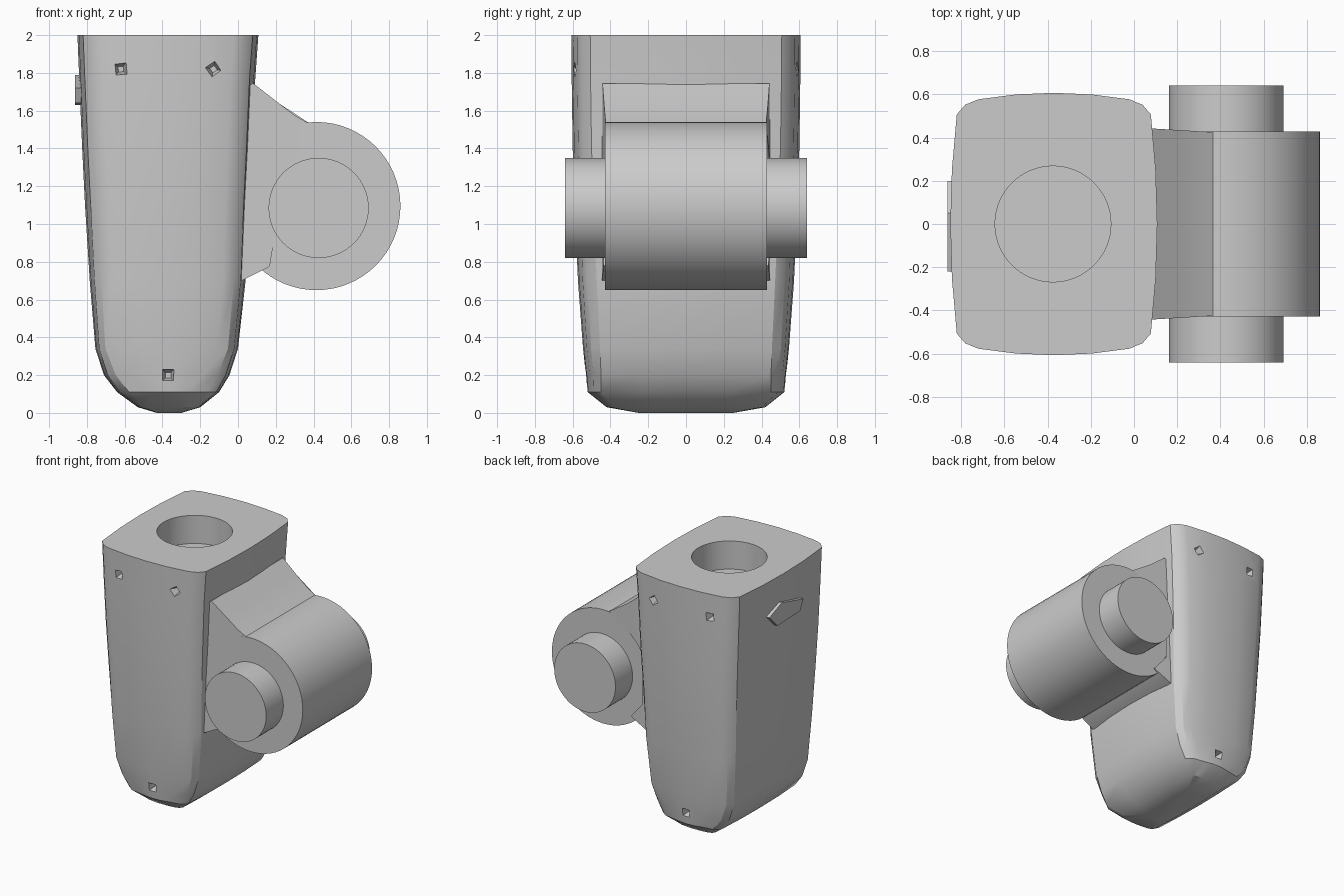
import bpy, bmesh, math
from mathutils import Matrix, Vector

cube = bpy.data.objects.get("Cube")
if cube:
    bpy.data.objects.remove(cube, do_unlink=True)

grey = bpy.data.materials.new("plain grey")
grey.use_nodes = True
grey.diffuse_color = (0.6, 0.6, 0.6, 1)
grey.node_tree.nodes["Principled BSDF"].inputs["Base Color"].default_value = grey.diffuse_color


def finish(bm, name, angle=30):
    """Turn a bmesh into a named, shaded object."""
    bmesh.ops.recalc_face_normals(bm, faces=bm.faces)
    mesh = bpy.data.meshes.new(name)
    bm.to_mesh(mesh)
    bm.free()
    mesh.materials.append(grey)
    obj = bpy.data.objects.new(name, mesh)
    bpy.context.collection.objects.link(obj)
    smooth(obj, angle)
    return obj


def smooth(obj, angle):
    bpy.ops.object.select_all(action='DESELECT')
    obj.select_set(True)
    bpy.context.view_layer.objects.active = obj
    bpy.ops.object.shade_smooth_by_angle(angle=math.radians(angle))


def cylinder(bm, radius, depth, matrix, tip=None, sides=64):
    bmesh.ops.create_cone(bm, cap_ends=True, segments=sides, radius1=radius,
                          radius2=radius if tip is None else tip,
                          depth=depth, matrix=matrix)


def section(z, left, right, b, cx, cy, bulge):
    """Bulging rounded rectangle, mirrored from one quarter."""
    mid, a = (left + right) / 2, (right - left) / 2
    quarter = [(a, 0), (a - bulge * 0.25, (b - cy) / 2), (a - bulge, b - cy),
               (a - bulge - cx * 0.3, b - bulge - cy * 0.25),
               (a - cx, b - bulge), ((a - cx) / 2, b - bulge * 0.25), (0, b)]
    half = quarter + [(-x, y) for x, y in quarter[-2::-1]]
    loop = half + [(x, -y) for x, y in half[-2:0:-1]]
    return [Vector((mid + x, y, z)) for x, y in loop]


# Main body: stacked sections with a rounded foot
levels = [(0.0, -0.43, -0.30, 0.25, 0.02, 0.03, 0),
          (0.03, -0.53, -0.20, 0.42, 0.05, 0.04, 0.01),
          (0.11, -0.64, -0.10, 0.52, 0.16, 0.07, 0.015),
          (0.2, -0.71, -0.045, 0.53, 0.14, 0.08, 0.02),
          (0.34, -0.755, 0.0, 0.545, 0.11, 0.09, 0.02),
          (0.7, -0.785, 0.04, 0.572, 0.12, 0.1, 0.025),
          (1.1, -0.81, 0.06, 0.59, 0.13, 0.1, 0.03),
          (1.4, -0.825, 0.075, 0.6, 0.13, 0.1, 0.03),
          (1.75, -0.84, 0.09, 0.605, 0.13, 0.1, 0.03),
          (2.0, -0.85, 0.108, 0.607, 0.13, 0.1, 0.03)]
bm = bmesh.new()
rings = [[bm.verts.new(p) for p in section(*lv)] for lv in levels]
for low, high in zip(rings, rings[1:]):
    for i in range(len(low)):
        j = (i + 1) % len(low)
        bm.faces.new((low[i], low[j], high[j], high[i]))
bm.faces.new(rings[0])
bm.faces.new(rings[-1])
body = finish(bm, "body")

# Cutter: top socket and small pointed dents on front and back
bm = bmesh.new()
cylinder(bm, 0.268, 0.44, Matrix.Translation((-0.375, 0, 2.0)))
for side in (-1, 1):
    for x, z, y, spin in [(-0.62, 1.82, 0.59, 40), (-0.13, 1.82, 0.59, 10), (-0.37, 0.2, 0.53, 45)]:
        place = (Matrix.Translation((x, side * y, z))
                 @ Matrix.Rotation(side * math.pi / 2, 4, 'X')
                 @ Matrix.Rotation(math.radians(spin), 4, 'Z'))
        cylinder(bm, 0.065, 0.12, place, tip=0.02, sides=4)
cutter = finish(bm, "body_cutter")
cutter.hide_render = True
cut = body.modifiers.new("sockets", 'BOOLEAN')
cut.operation, cut.solver, cut.object = 'DIFFERENCE', 'EXACT', cutter
bpy.ops.object.select_all(action='DESELECT')
bpy.context.view_layer.objects.active = body
body.select_set(True)
# modifier order: cut before any smoothing
while body.modifiers[0] != cut:
    bpy.ops.object.modifier_move_up(modifier=cut.name)
bpy.ops.object.modifier_apply(modifier=cut.name)
bpy.data.objects.remove(cutter, do_unlink=True)
smooth(body, 30)

# Thin raised patch on the outer side
bm = bmesh.new()
patch = [(0.2, 1.73), (0.05, 1.79), (-0.22, 1.72), (-0.18, 1.64), (0.1, 1.63)]
face = bm.faces.new([bm.verts.new((-0.862, y, z)) for y, z in patch])
back = bmesh.ops.extrude_face_region(bm, geom=[face])
bmesh.ops.translate(bm, vec=(0.04, 0, 0),
                    verts=[v for v in back["geom"] if isinstance(v, bmesh.types.BMVert)])
finish(bm, "side_patch")

# Bracket: curved web between body and barrel, tapering outward
axis_x, axis_z = 0.415, 1.095
outline = [(-0.12, 0.85), (0.02, 0.7), (0.16, 0.77)]
for i in range(13):
    t = math.radians(232 - i * 11.6)
    outline.append((axis_x + 0.4 * math.cos(t), axis_z + 0.4 * math.sin(t)))
outline += [(0.41, 1.512), (0.3, 1.575), (0.2, 1.65), (0.08, 1.745), (-0.02, 1.7), (-0.12, 1.4)]
bm = bmesh.new()
sides = [[bm.verts.new((x, s * (0.447 - 0.06 * max(x, 0)), z)) for x, z in outline]
         for s in (-1, 1)]
for loop in sides:
    bmesh.ops.triangulate(bm, faces=[bm.faces.new(loop)])
for i in range(len(outline)):
    j = (i + 1) % len(outline)
    bm.faces.new((sides[0][i], sides[0][j], sides[1][j], sides[1][i]))
finish(bm, "bracket", 25)

# Barrel and the pin through it
turn = Matrix.Rotation(math.pi / 2, 4, 'X')
bm = bmesh.new()
cylinder(bm, 0.445, 0.856, Matrix.Translation((axis_x, 0, axis_z)) @ turn)
finish(bm, "barrel")
bm = bmesh.new()
cylinder(bm, 0.265, 1.28, Matrix.Translation((0.427, 0, 1.085)) @ turn)
finish(bm, "pin")
